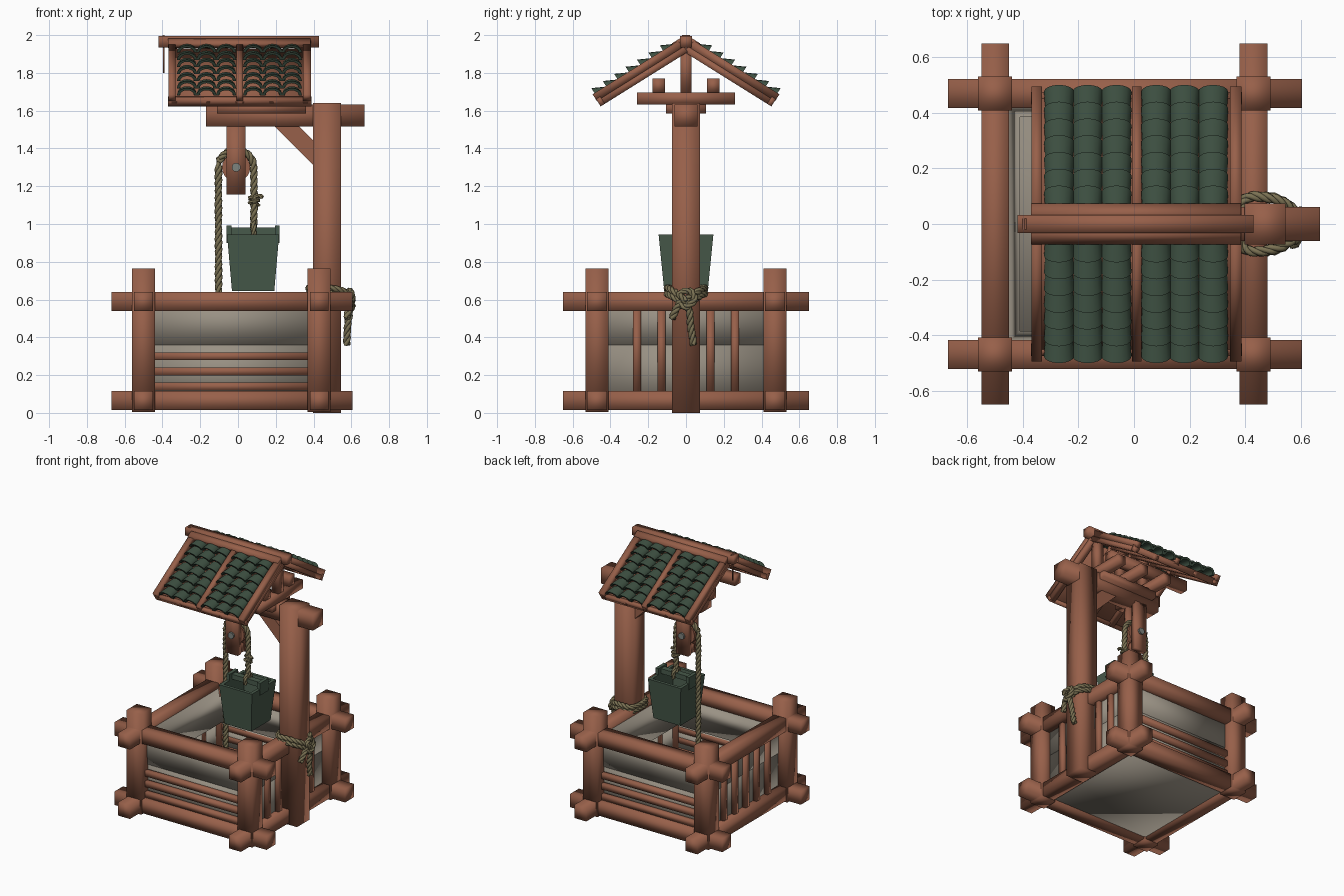
import bpy, bmesh, math
from mathutils import Vector, Matrix

if "Cube" in bpy.data.objects:
    bpy.data.objects.remove(bpy.data.objects["Cube"])


def mat(name, r, g, b):
    m = bpy.data.materials.new(name)
    m.diffuse_color = tuple((c / 255) ** 2.2 for c in (r, g, b)) + (1,)
    m.use_nodes = True
    m.node_tree.nodes["Principled BSDF"].inputs["Base Color"].default_value = m.diffuse_color
    return m


WOOD = mat("reddish_wood", 150, 96, 75)
TILE = mat("dark_green_tile", 66, 84, 70)
GREEN = mat("bucket_green", 73, 90, 76)
STONE = mat("grey_stone", 152, 144, 131)
ROPE = mat("rope_tan", 122, 113, 84)
METAL = mat("grey_metal", 125, 130, 125)


def finish(bm, name, m, smooth=True):
    bmesh.ops.recalc_face_normals(bm, faces=bm.faces)
    me = bpy.data.meshes.new(name)
    bm.to_mesh(me)
    bm.free()
    me.materials.append(m)
    me.polygons.foreach_set("use_smooth", [smooth] * len(me.polygons))
    ob = bpy.data.objects.new(name, me)
    bpy.context.collection.objects.link(ob)
    return ob


def box(name, x0, x1, y0, y1, z0, z1, m=WOOD, smooth=True, fn=None):
    bm = bmesh.new()
    bmesh.ops.create_cube(bm, size=1)
    for v in bm.verts:
        v.co = ((x0 + x1) / 2 + v.co.x * (x1 - x0), (y0 + y1) / 2 + v.co.y * (y1 - y0),
                (z0 + z1) / 2 + v.co.z * (z1 - z0))
        if fn:
            v.co = fn(v.co)
    return finish(bm, name, m, smooth)


def loft(name, rings, m, closed=False, smooth=False):
    bm = bmesh.new()
    vs = [[bm.verts.new(p) for p in r] for r in rings]
    n = len(rings[0])
    for i in range(len(vs) if closed else len(vs) - 1):
        a, b = vs[i], vs[(i + 1) % len(vs)]
        for j in range(n):
            k = (j + 1) % n
            bm.faces.new((a[j], a[k], b[k], b[j]))
    if not closed:
        bm.faces.new(vs[0])
        bm.faces.new(vs[-1])
    return finish(bm, name, m, smooth)


def rect(cx, hx, hy, z):
    return [(cx - hx, -hy, z), (cx + hx, -hy, z), (cx + hx, hy, z), (cx - hx, hy, z)]


def cyl(name, x, y0, y1, z, r, m, n=20):
    bm = bmesh.new()
    bmesh.ops.create_cone(bm, cap_ends=True, segments=n, radius1=r, radius2=r, depth=abs(y1 - y0),
                          matrix=Matrix.Translation((x, (y0 + y1) / 2, z)) @ Matrix.Rotation(math.pi / 2, 4, 'X'))
    return finish(bm, name, m, False)


def rope(name, pts, r=0.02, pitch=0.11):
    # three strands twisted round a smooth path
    p = [Vector(q) for q in pts]
    p = [2 * p[0] - p[1]] + p + [2 * p[-1] - p[-2]]
    path = []
    for i in range(1, len(p) - 2):
        a, b, c, d = p[i - 1:i + 3]
        n = max(2, int((c - b).length / 0.012))
        for k in range(n):
            t = k / n
            path.append(0.5 * (2 * b + (c - a) * t + (2 * a - 5 * b + 4 * c - d) * t * t + (3 * b - a - 3 * c + d) * t ** 3))
    path.append(p[-2])
    cu = bpy.data.curves.new(name, 'CURVE')
    cu.dimensions, cu.bevel_depth, cu.bevel_resolution, cu.use_fill_caps = '3D', r * 0.56, 1, True
    strands = [[], [], []]
    nrm, dist = Vector((0.31, 0.9, 0.2)), 0
    for i, q in enumerate(path):
        tan = (path[min(i + 1, len(path) - 1)] - path[max(i - 1, 0)]).normalized()
        nrm = (nrm - tan * nrm.dot(tan)).normalized()
        if i:
            dist += (q - path[i - 1]).length
        for s in range(3):
            ang = dist / pitch * math.tau + s * math.tau / 3
            strands[s].append(q + (nrm * math.cos(ang) + tan.cross(nrm) * math.sin(ang)) * r * 0.5)
    for st in strands:
        sp = cu.splines.new('POLY')
        sp.points.add(len(st) - 1)
        for pt, q in zip(sp.points, st):
            pt.co = (*q, 1)
    tmp = bpy.data.objects.new("tmp_rope", cu)
    bpy.context.collection.objects.link(tmp)
    bpy.context.view_layer.update()
    me = bpy.data.meshes.new_from_object(tmp.evaluated_get(bpy.context.evaluated_depsgraph_get()))
    bpy.data.objects.remove(tmp)
    me.name = name
    me.materials.clear()
    me.materials.append(ROPE)
    me.polygons.foreach_set("use_smooth", [True] * len(me.polygons))
    bpy.context.collection.objects.link(bpy.data.objects.new(name, me))


# base frame: corner posts, crossing beams, rails and slats
for x in (-0.50, 0.43):
    for y in (-0.47, 0.47):
        box("corner_post", x - 0.061, x + 0.061, y - 0.061, y + 0.061, 0.005, 0.765)
    for z in (0.065, 0.59):
        box("side_beam", x - 0.05, x + 0.05, -0.65, 0.65, z - 0.05, z + 0.05)
for y in (-0.47, 0.47):
    for z in (0.065, 0.59):
        box("long_beam", -0.67, 0.605, y - 0.053, y + 0.053, z - 0.05, z + 0.05)
    for z in (0.14, 0.22, 0.30):
        box("front_rail", -0.46, 0.39, y * 0.98 - 0.025, y * 0.98 + 0.025, z - 0.021, z + 0.021)
for y in (-0.26, -0.13, 0, 0.13, 0.26):
    box("left_slat", -0.515, -0.465, y - 0.021, y + 0.021, 0.1, 0.56)
    if y:
        box("right_slat", 0.395, 0.445, y - 0.021, y + 0.021, 0.1, 0.56)

# stone lining: thin lower wall, thicker sloped upper band, floor
C = -0.035
loft("stone_wall", [rect(C, 0.45, 0.452, 0.04), rect(C, 0.45, 0.452, 0.4),
                    rect(C, 0.435, 0.44, 0.4), rect(C, 0.435, 0.44, 0.04)], STONE, True, True)
loft("stone_band", [rect(C, 0.453, 0.458, 0.36), rect(C, 0.453, 0.46, 0.60),
                    rect(C, 0.415, 0.425, 0.60), rect(C, 0.375, 0.385, 0.36)], STONE, True, True)
box("stone_floor", C - 0.45, C + 0.45, -0.455, 0.455, 0.03, 0.06, STONE)

# main post, arm and brace
box("main_post", 0.398, 0.546, -0.074, 0.074, 0, 1.64)
box("top_arm", -0.17, 0.67, -0.061, 0.061, 1.515, 1.632)
loft("arm_brace", [[(x, y, z) for x, z in ((0.18, 1.53), (0.31, 1.53), (0.42, 1.42), (0.42, 1.29))]
                   for y in (-0.04, 0.04)], WOOD)

# pulley hanger, wheel and axle
for y in (-0.042, 0.042):
    box("hanger_cheek", -0.06, 0.04, y - 0.019, y + 0.019, 1.155, 1.53)
box("hanger_foot", -0.055, 0.035, -0.03, 0.03, 1.16, 1.22)
cyl("pulley_wheel", -0.01, -0.02, 0.02, 1.30, 0.075, WOOD)
cyl("pulley_axle", -0.01, -0.075, 0.075, 1.30, 0.024, METAL, 10)

# roof support: plate, cross beams, purlins, king posts
box("roof_plate", -0.11, 0.36, -0.105, 0.105, 1.585, 1.64)
for x in (-0.08, 0.125, 0.33):
    box("cross_beam", x - 0.033, x + 0.033, -0.26, 0.26, 1.632, 1.697)
    box("king_post", x - 0.03, x + 0.03, -0.03, 0.03, 1.69, 1.94)
for y in (-0.145, 0.145):
    box("purlin", -0.33, 0.35, y - 0.033, y + 0.033, 1.695, 1.77)

# roof slopes, built in (x, along slope, out of slope) coordinates
A = math.radians(32)
CA, SA = math.cos(A), math.sin(A)
for s in (-1, 1):
    def place(c):
        return Vector((c.x, s * (c.y * CA + c.z * SA), 1.905 - c.y * SA + c.z * CA))
    box("roof_deck", -0.36, 0.38, 0.02, 0.525, 0.02, 0.042, fn=place)
    box("eave_board", -0.37, 0.388, 0.507, 0.533, 0.0, 0.045, fn=place)
    for x in (-0.345, -0.17, 0.01, 0.19, 0.365):
        box("rafter", x - 0.022, x + 0.022, -0.01, 0.533, 0, 0.035, fn=place)
    for x, w in ((-0.35, 0.019), (0.01, 0.017), (0.366, 0.021)):
        box("roof_batten", x - w, x + w, 0.0, 0.535, 0.035, 0.077, fn=place)
    box("ridge_board", -0.37, 0.385, -0.02, 0.036, 0.055, 0.083, fn=place)
    # arched tiles, seven overlapping rows
    bm = bmesh.new()
    N, R, T = 8, 0.054, 0.016
    for cx in (-0.27, -0.167, -0.063, 0.08, 0.182, 0.285):
        for row in range(7):
            low = 0.096 + row * 0.0712
            ends = []
            for u, base, k in ((low - 0.085, 0.026, 0.88), (low, 0.062, 1.0)):
                for r in (R * k, R * k - T):
                    ends.append([bm.verts.new(place(Vector((cx + r * math.cos(math.pi * i / N), u,
                                 base + 0.85 * r * math.sin(math.pi * i / N))))) for i in range(N + 1)])
            uo, ui, lo, li = ends
            for a, b in ((uo, lo), (lo, li), (li, ui), (ui, uo)):
                for i in range(N):
                    bm.faces.new((a[i], a[i + 1], b[i + 1], b[i]))
            for i in (0, N):
                bm.faces.new((uo[i], lo[i], li[i], ui[i]))
    tiles = finish(bm, "roof_tiles", TILE)
    tiles.data.set_sharp_from_angle(angle=math.radians(45))
box("ridge_beam", -0.42, 0.43, -0.033, 0.033, 1.935, 1.995)

# small hook on the ridge end
cyl("hook_pin", -0.395, -0.02, 0.02, 1.99, 0.01, WOOD, 8)
box("hook_rod", -0.397, -0.389, -0.004, 0.004, 1.80, 1.99, WOOD)

# bucket with crossbar
B = 0.08
loft("bucket", [rect(B, 0.112, 0.115, 0.645), rect(B, 0.138, 0.145, 0.945),
                rect(B, 0.115, 0.122, 0.945), rect(B, 0.092, 0.095, 0.67)], GREEN)
box("bucket_bar", B - 0.14, B + 0.14, -0.022, 0.022, 0.945, 0.982, GREEN, False)
for x in (B - 0.128, B + 0.128):
    box("bucket_ear", x - 0.013, x + 0.013, -0.05, 0.05, 0.90, 0.992, GREEN, False)

# hoisting rope over the wheel, with a knot above the bucket
arc = [(-0.01 + 0.093 * math.cos(a), 0, 1.30 + 0.093 * math.sin(a))
       for a in (math.pi * (1 - i / 8) for i in range(9))]
rope("hoist_rope", [(-0.103, 0, 0.3), (-0.103, 0, 0.8)] + arc + [(0.085, 0, 1.15), (0.083, 0, 0.95)])


def coil(cx, cy, cz, r, h, turns):
    n = int(turns * 8)
    return [(cx + r * math.cos(i * math.pi / 4), cy + r * math.sin(i * math.pi / 4), cz + h * i / n) for i in range(n + 1)]


rope("hoist_knot", coil(0.085, 0, 1.10, 0.022, 0.04, 1.5) + [(0.11, -0.01, 1.15), (0.13, -0.015, 1.14)], 0.012, 0.08)
rope("bucket_tie", [(0.083, -0.03, 0.94), (0.083, -0.034, 0.985), (0.083, 0, 1.01), (0.083, 0.034, 0.985), (0.083, 0.03, 0.94)], 0.015)

# rope tied round the main post
for z, e in ((0.66, 0), (0.63, 0.004)):
    rope("post_rope", [(0.59, 0, z - 0.06), (0.565, -0.06, z - 0.02), (0.49, -0.093 - e, z), (0.40, -0.09, z),
                       (0.375, 0, z), (0.40, 0.09, z), (0.49, 0.093 + e, z), (0.565, 0.06, z - 0.02), (0.59, 0, z - 0.06)], 0.019)
rope("post_knot", [(0.59, -0.04, 0.58), (0.605, 0, 0.56), (0.60, 0.045, 0.60), (0.59, 0.02, 0.645), (0.60, -0.035, 0.63), (0.605, 0, 0.59)], 0.019)
rope("rope_end_long", [(0.59, 0, 0.60), (0.59, 0.02, 0.53), (0.58, 0.025, 0.46), (0.575, 0.04, 0.36)])
rope("rope_end_short", [(0.59, 0, 0.60), (0.59, -0.04, 0.57), (0.575, -0.075, 0.50)])
